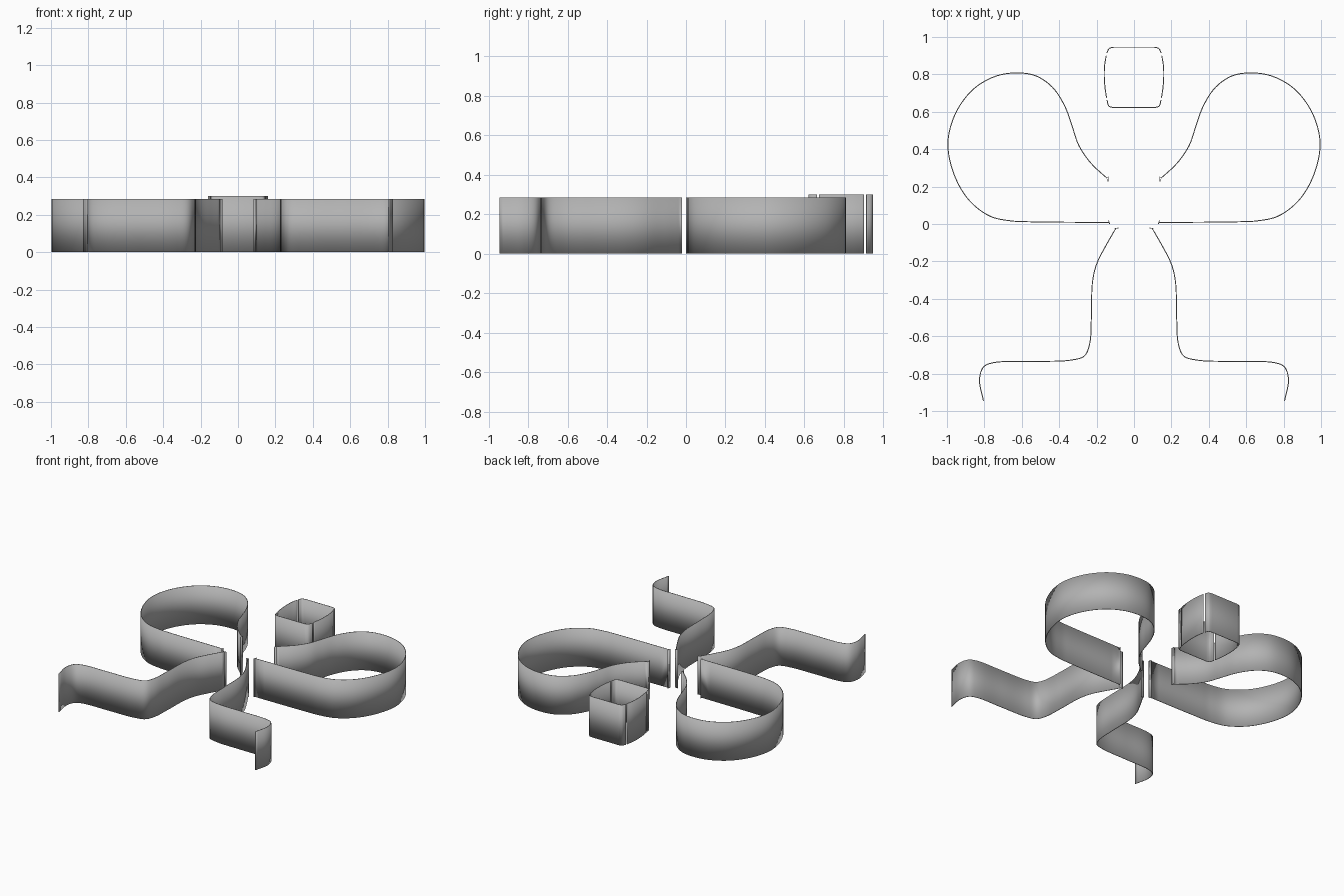
import bpy
import bmesh
import math
from mathutils import Vector

if "Cube" in bpy.data.objects:
    bpy.data.objects.remove(bpy.data.objects["Cube"], do_unlink=True)

metal = bpy.data.materials.new("plain grey")
GREY = (0.45, 0.45, 0.45, 1)
metal.diffuse_color = GREY
metal.use_nodes = True
metal.node_tree.nodes["Principled BSDF"].inputs["Base Color"].default_value = GREY


def smooth_path(points, steps=6):
    """Catmull-Rom curve through the points."""
    pts = [Vector(p) for p in points]
    pts = [2 * pts[0] - pts[1]] + pts + [2 * pts[-1] - pts[-2]]
    out = []
    for a, b, c, d in zip(pts, pts[1:], pts[2:], pts[3:]):
        # centripetal spacing keeps uneven points from overshooting
        t1 = (b - a).length ** 0.5
        t2 = t1 + (c - b).length ** 0.5
        t3 = t2 + (d - c).length ** 0.5
        for i in range(steps):
            t = t1 + (t2 - t1) * i / steps
            p = a.lerp(b, t / t1)
            q = b.lerp(c, (t - t1) / (t2 - t1))
            r = c.lerp(d, (t - t2) / (t3 - t2))
            p = p.lerp(q, t / t2)
            q = q.lerp(r, (t - t1) / (t3 - t1))
            out.append(p.lerp(q, (t - t1) / (t2 - t1)))
    return out + [pts[-2]]


def ribbon(name, path, height, side):
    """Upright thin strip standing on the ground along a path."""
    bm = bmesh.new()
    low = [bm.verts.new((p[0] * side, p[1], 0)) for p in path]
    high = [bm.verts.new((p[0] * side, p[1], height)) for p in path]
    for i in range(len(path) - 1):
        bm.faces.new((low[i], low[i + 1], high[i + 1], high[i]))
    mesh = bpy.data.meshes.new(name)
    bm.to_mesh(mesh)
    bm.free()
    mesh.materials.append(metal)
    obj = bpy.data.objects.new(name, mesh)
    bpy.context.collection.objects.link(obj)
    solid = obj.modifiers.new("thickness", "SOLIDIFY")
    solid.thickness = 0.005
    solid.offset = 0
    bpy.ops.object.select_all(action="DESELECT")
    bpy.context.view_layer.objects.active = obj
    obj.select_set(True)
    bpy.ops.object.shade_smooth_by_angle(angle=math.radians(35))


# Round upper loop, from its inner end over the top and back to the middle
loop = smooth_path([
    (0.145, 0.245), (0.23, 0.325), (0.295, 0.42), (0.33, 0.52), (0.37, 0.63),
    (0.435, 0.73), (0.52, 0.79), (0.62, 0.808), (0.74, 0.79), (0.86, 0.72),
    (0.955, 0.59), (0.995, 0.43), (0.96, 0.26), (0.88, 0.125),
    (0.77, 0.042), (0.66, 0.017), (0.56, 0.012), (0.135, 0.008)])
loop = [(0.14, 0.228), (0.138, 0.252)] + loop + [(0.135, 0.02), (0.131, 0.0)]

# Bent lower strip, from the middle down and out to a hooked tip
leg = smooth_path([
    (0.098, -0.025), (0.15, -0.115), (0.2, -0.215), (0.222, -0.31),
    (0.228, -0.5), (0.237, -0.64), (0.265, -0.705), (0.34, -0.728),
    (0.55, -0.735), (0.75, -0.741), (0.805, -0.765), (0.826, -0.832),
    (0.805, -0.945)])
leg = [(0.082, -0.022), (0.102, -0.022)] + leg

# Bowed side wall of the small box
wall = smooth_path([
    (0.148, 0.902), (0.157, 0.85), (0.159, 0.79), (0.155, 0.73), (0.147, 0.675)])

for label, side in (("left", 1), ("right", -1)):
    ribbon(label + "_loop", loop, 0.285, side)
    ribbon(label + "_lower_strip", leg, 0.285, side)
    ribbon(label + "_box_wall", wall, 0.3, side)

# Front and back box walls wrap round the corners, leaving narrow slits
corner = smooth_path([(0.11, 0.945), (0.133, 0.938), (0.145, 0.914)], 4)
back = corner[::-1] + [(-x, y) for x, y in corner]
ribbon("back_box_wall", back, 0.3, 1)
corner = smooth_path([(0.11, 0.622), (0.135, 0.631), (0.144, 0.663)], 4)
front = corner[::-1] + [(-x, y) for x, y in corner]
ribbon("front_box_wall", front, 0.3, 1)
